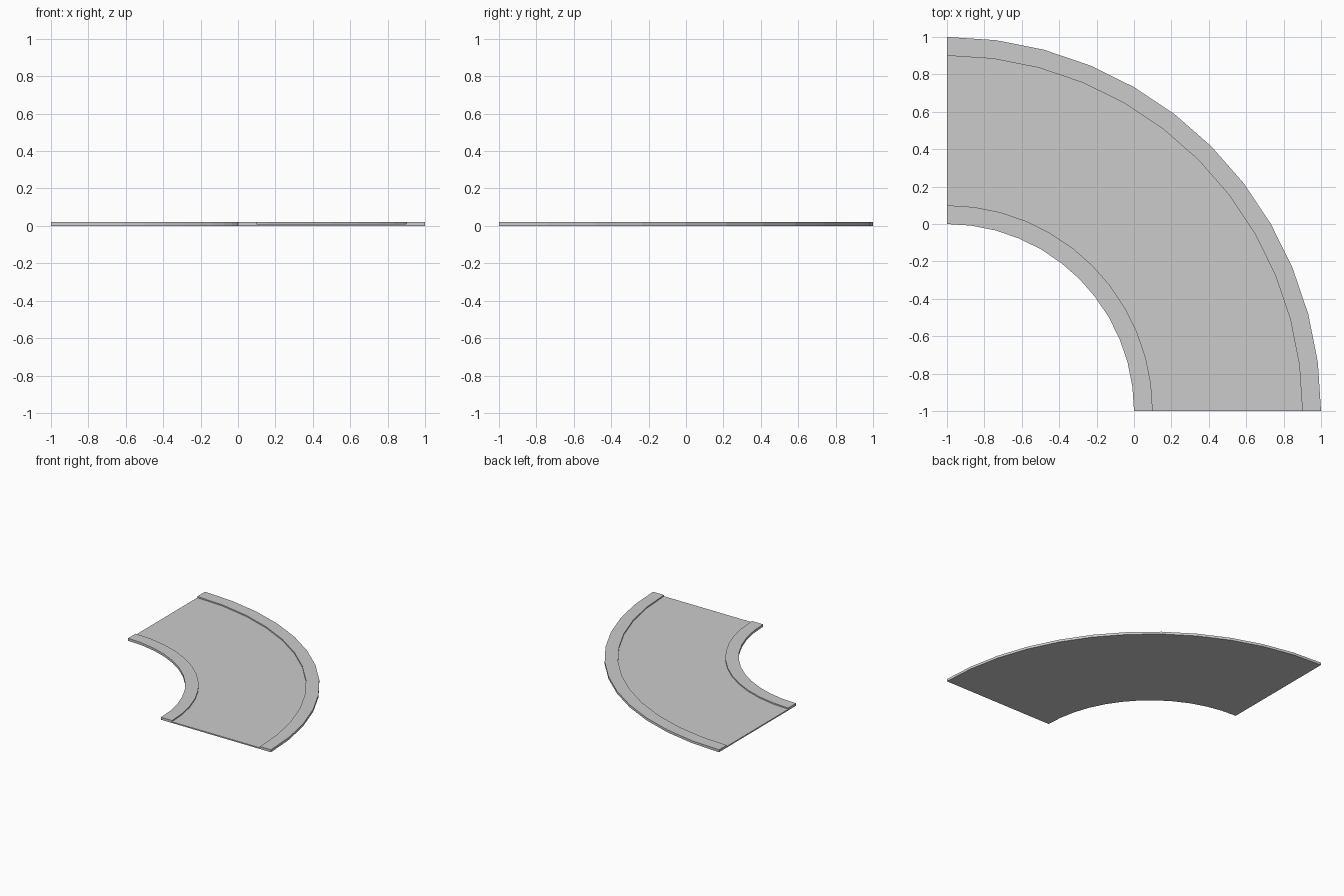
import bpy, bmesh, math
from mathutils import Matrix, Vector

if "Cube" in bpy.data.objects:
    bpy.data.objects.remove(bpy.data.objects["Cube"])

CENTRE = Vector((-1, -1, 0))   # pivot of the quarter turn
STEPS = 12
CURB, ROAD = 0.02, 0.01        # surface heights

# Cross-section (radius, height): inner curb, sunken road bed, outer curb
profile = [(1.0, 0), (1.0, CURB), (1.1, CURB), (1.1, ROAD),
           (1.9, ROAD), (1.9, CURB), (2.0, CURB), (2.0, 0), (1.9, 0), (1.1, 0)]


def sweep_quarter(name, section):
    bm = bmesh.new()
    rings = []
    for i in range(STEPS + 1):
        rot = Matrix.Rotation(math.radians(90) * i / STEPS, 3, 'Z')
        rings.append([bm.verts.new(CENTRE + rot @ Vector((r, 0, z))) for r, z in section])
    n = len(section)
    for a, b in zip(rings, rings[1:]):
        for j in range(n):
            k = (j + 1) % n
            bm.faces.new((a[j], a[k], b[k], b[j]))
    # End caps: inner curb, road bed and outer curb slices
    for ring in (rings[0], rings[-1]):
        for ids in ((0, 1, 2, 3, 9), (9, 3, 4, 8), (8, 4, 5, 6, 7)):
            bm.faces.new([ring[i] for i in ids])
    bmesh.ops.recalc_face_normals(bm, faces=bm.faces)
    mesh = bpy.data.meshes.new(name)
    bm.to_mesh(mesh)
    bm.free()
    obj = bpy.data.objects.new(name, mesh)
    bpy.context.collection.objects.link(obj)
    return obj


# Curved road tile with raised curbs
sweep_quarter("curved_road", profile)
